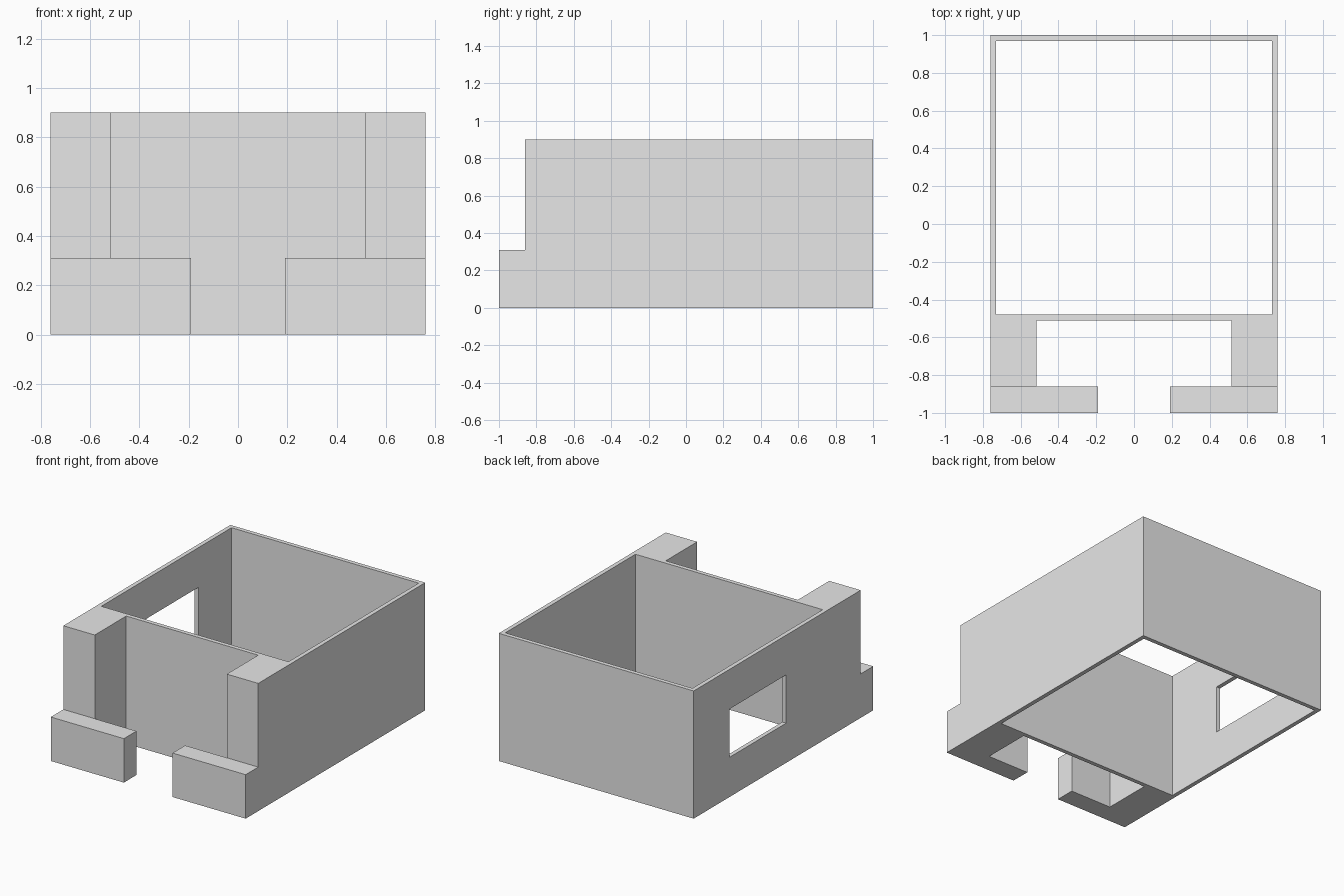
import bpy

default_cube = bpy.data.objects.get("Cube")
if default_cube:
    bpy.data.objects.remove(default_cube, do_unlink=True)

# Overall sizes
HALF_WIDTH, HALF_LENGTH, HEIGHT = 0.76, 1.0, 0.9
WALL = 0.03
ROOM_FRONT = -0.48          # inner face of the wall behind the porch
PORCH_HALF = 0.515          # half width of the porch recess
PORCH_FRONT = -0.86         # front of the tall piers
LOW_WALL_TOP = 0.31
ENTRY_HALF = 0.19
OVER = 0.1                  # overshoot for clean cuts

grey = bpy.data.materials.new("light grey plaster")
grey.use_nodes = True
colour = (0.8, 0.8, 0.8, 1)
grey.diffuse_color = colour
grey.node_tree.nodes["Principled BSDF"].inputs["Base Color"].default_value = colour


def box(name, x, y, z):
    """Box spanning the given (low, high) ranges."""
    spans = (x, y, z)
    bpy.ops.mesh.primitive_cube_add(size=1, location=[(a + b) / 2 for a, b in spans])
    ob = bpy.context.object
    ob.name = name
    ob.scale = [b - a for a, b in spans]
    bpy.ops.object.transform_apply(location=True, rotation=True, scale=True)
    ob.data.materials.append(grey)
    return ob


def carve(target, name, x, y, z):
    """Cut a box-shaped opening out of the target."""
    cutter = box(name, x, y, z)
    cutter.hide_render = True
    mod = target.modifiers.new(name, "BOOLEAN")
    mod.operation = "DIFFERENCE"
    mod.solver = "EXACT"
    mod.object = cutter
    bpy.ops.object.select_all(action="DESELECT")
    target.select_set(True)
    bpy.context.view_layer.objects.active = target
    bpy.ops.object.modifier_apply(modifier=name)
    bpy.data.objects.remove(cutter, do_unlink=True)


# Solid block that becomes the walls
walls = box("building_walls", (-HALF_WIDTH, HALF_WIDTH), (-HALF_LENGTH, HALF_LENGTH), (0, HEIGHT))
through = (-OVER, HEIGHT + OVER)

# Room, open at top and bottom
inner = HALF_WIDTH - WALL
carve(walls, "room_space", (-inner, inner), (ROOM_FRONT, HALF_LENGTH - WALL), through)

# Porch recess between the two piers
carve(walls, "porch_space", (-PORCH_HALF, PORCH_HALF), (PORCH_FRONT, ROOM_FRONT - WALL), through)

# Step down from the piers to the low front walls
carve(walls, "front_step", (-HALF_WIDTH - OVER, HALF_WIDTH + OVER),
      (-HALF_LENGTH - OVER, PORCH_FRONT), (LOW_WALL_TOP, HEIGHT + OVER))

# Entry gap between the low walls
carve(walls, "entry_gap", (-ENTRY_HALF, ENTRY_HALF),
      (-HALF_LENGTH - OVER, PORCH_FRONT + OVER), through)

# Window opening in the right side wall
carve(walls, "window_opening", (-HALF_WIDTH - OVER, -inner + OVER), (-0.03, 0.6), (0.28, 0.62))
